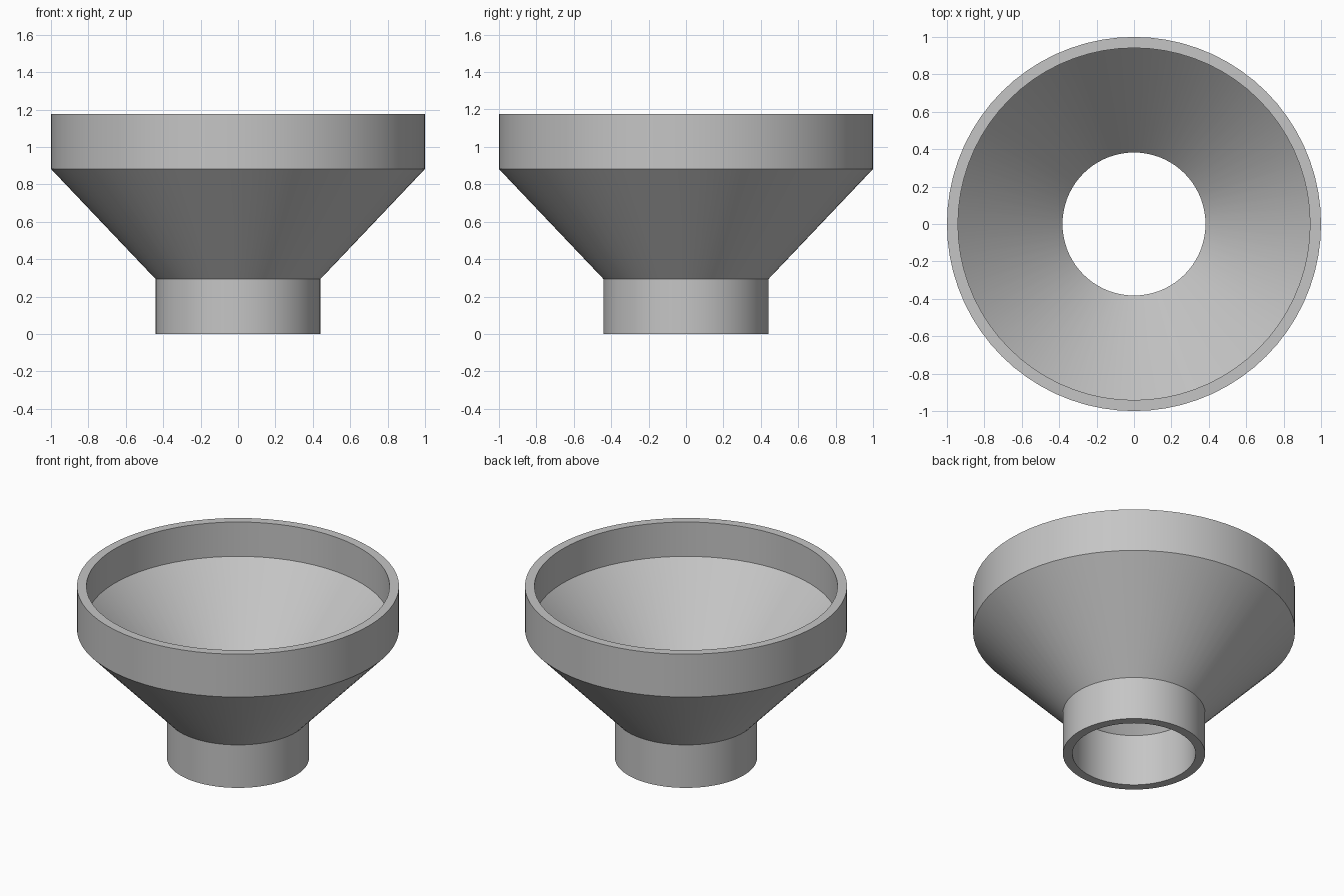
import bpy
import bmesh
from math import tau, radians

cube = bpy.data.objects.get("Cube")
if cube:
    bpy.data.objects.remove(cube, do_unlink=True)

# Proportions, measured in wall-thickness halves; the rim radius becomes 1
UNIT = 1 / 34
RIM, NECK, WALL = 34, 15, 2
NECK_TOP, CONE_TOP, TOP = 10, 30, 40

# Closed wall section: outside going up, then inside going down
profile = [
    (NECK, 0), (NECK, NECK_TOP), (RIM, CONE_TOP), (RIM, TOP),
    (RIM - WALL, TOP), (RIM - WALL, CONE_TOP + WALL),
    (NECK - WALL, NECK_TOP + WALL), (NECK - WALL, 0),
]

# Single plain grey
grey = bpy.data.materials.new("plain grey")
colour = (0.56, 0.56, 0.56, 1)
grey.diffuse_color = colour
grey.use_nodes = True
grey.node_tree.nodes["Principled BSDF"].inputs["Base Color"].default_value = colour

# Funnel body: spin the section around the vertical axis
bm = bmesh.new()
verts = [bm.verts.new((r * UNIT, 0, z * UNIT)) for r, z in profile]
edges = [bm.edges.new((a, b)) for a, b in zip(verts, verts[1:] + verts[:1])]
bmesh.ops.spin(bm, geom=verts + edges, cent=(0, 0, 0), axis=(0, 0, 1),
               angle=tau, steps=72, use_merge=True)
bmesh.ops.remove_doubles(bm, verts=bm.verts, dist=0.0001)
bmesh.ops.recalc_face_normals(bm, faces=bm.faces)

mesh = bpy.data.meshes.new("funnel")
bm.to_mesh(mesh)
bm.free()
mesh.materials.append(grey)
funnel = bpy.data.objects.new("funnel", mesh)
bpy.context.collection.objects.link(funnel)

# Smooth round walls with crisp rims
bpy.ops.object.select_all(action="DESELECT")
funnel.select_set(True)
bpy.context.view_layer.objects.active = funnel
bpy.ops.object.shade_smooth_by_angle(angle=radians(30))
